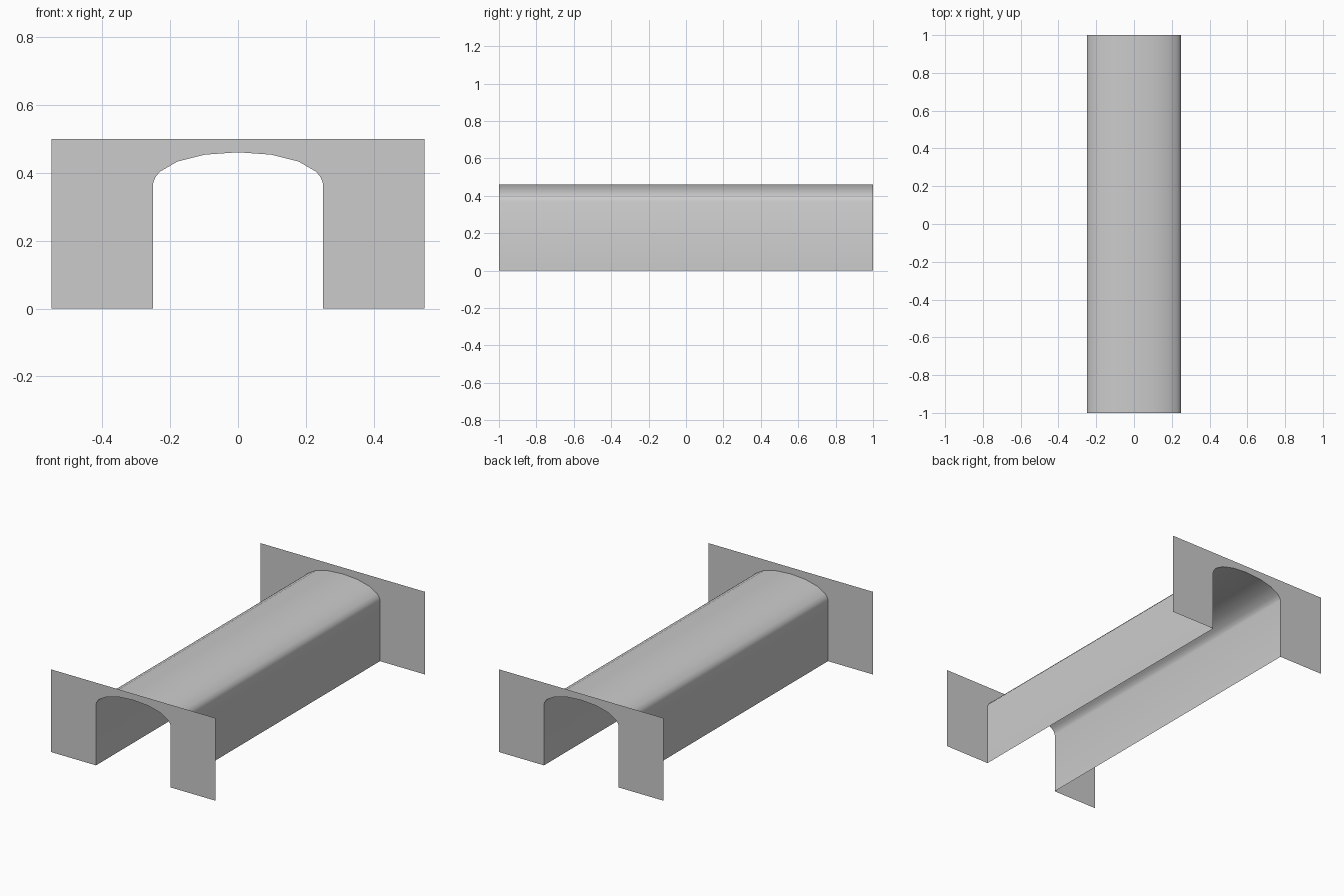
import bpy, bmesh

if "Cube" in bpy.data.objects:
    bpy.data.objects.remove(bpy.data.objects["Cube"])

# Half of the arch outline (x, z), from the floor to just before the crown
HALF = [(0.25, 0), (0.25, 0.37), (0.244, 0.387), (0.23, 0.404),
        (0.178, 0.434), (0.098, 0.454)]
ARCH = HALF + [(0, 0.461)] + [(-x, z) for x, z in reversed(HALF)]
HALF_LEN, WING, TOP = 1.0, 0.55, 0.5


def finish(bm, name):
    mesh = bpy.data.meshes.new(name)
    bm.to_mesh(mesh)
    bm.free()
    obj = bpy.data.objects.new(name, mesh)
    bpy.context.collection.objects.link(obj)
    return obj


# Tunnel vault: the arch outline swept along y as a thin sheet
bm = bmesh.new()
front, back = [[bm.verts.new((x, y, z)) for x, z in ARCH]
               for y in (-HALF_LEN, HALF_LEN)]
for i in range(len(ARCH) - 1):
    bm.faces.new((front[i], back[i], back[i + 1], front[i + 1])).smooth = True
bm.normal_update()
tunnel = finish(bm, "tunnel_vault")


# Portal walls: flat sheets around each tunnel mouth
def portal(name, y):
    bm = bmesh.new()
    arch = [bm.verts.new((x, y, z)) for x, z in ARCH]
    # Outer edge points matching the arch, fanned so the sheet is clean
    n = len(arch)
    outer = []
    for i, (x, z) in enumerate(ARCH):
        if i in (0, n - 1):
            co = (WING if x > 0 else -WING, y, 0)
        elif i in (1, n - 2):
            co = (WING if x > 0 else -WING, y, TOP)
        else:
            co = (x, y, TOP)
        outer.append(bm.verts.new(co))
    for i in range(n - 1):
        quad = (arch[i], outer[i], outer[i + 1], arch[i + 1])
        bm.faces.new(quad if y < 0 else quad[::-1])
    bm.normal_update()
    # Face outwards, away from the tunnel
    for f in bm.faces:
        if f.normal.y * y < 0:
            f.normal_flip()
    return finish(bm, name)


portal("front_portal", -HALF_LEN)
portal("back_portal", HALF_LEN)
